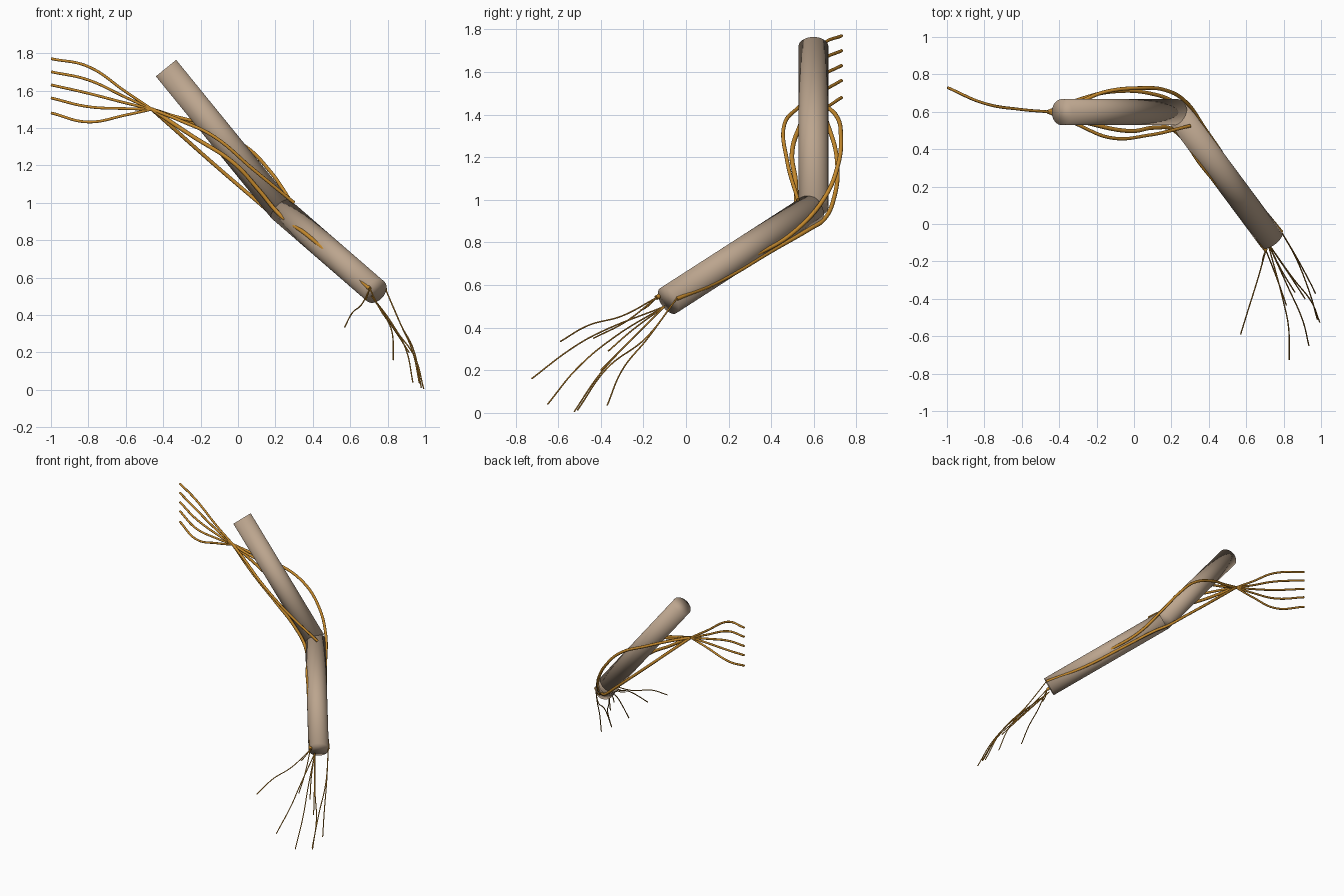
import bpy
from mathutils import Vector


def material(name, rgb):
    m = bpy.data.materials.new(name)
    m.diffuse_color = (*rgb, 1)
    return m


SKIN = material("skin_beige", (0.50, 0.375, 0.27))
NERVE = material("nerve_ochre", (0.56, 0.25, 0.025))


def limb(name, a, b, radius):
    """Cylinder between two points, shaded smooth over its ends."""
    a, b = Vector(a), Vector(b)
    bpy.ops.mesh.primitive_cylinder_add(vertices=48, radius=radius, depth=(b - a).length,
                                        location=(a + b) / 2)
    o = bpy.context.object
    o.rotation_euler = (b - a).to_track_quat('Z', 'Y').to_euler()
    o.name = name
    o.data.materials.append(SKIN)
    bpy.ops.object.shade_smooth()


def nerve(name, points, radius):
    """Round tube along a smooth path, turned into a mesh."""
    c = bpy.data.curves.new(name, 'CURVE')
    c.dimensions = '3D'
    c.bevel_depth = radius
    c.bevel_resolution = 3
    c.resolution_u = 10
    c.use_fill_caps = True
    s = c.splines.new('BEZIER')
    s.bezier_points.add(len(points) - 1)
    for bp, p in zip(s.bezier_points, points):
        bp.co = p
        bp.handle_left_type = bp.handle_right_type = 'AUTO'
    c.materials.append(NERVE)
    o = bpy.data.objects.new(name, c)
    bpy.context.collection.objects.link(o)
    bpy.ops.object.select_all(action='DESELECT')
    bpy.context.view_layer.objects.active = o
    o.select_set(True)
    bpy.ops.object.convert(target='MESH')
    bpy.ops.object.shade_smooth()


# Arm segments
ELBOW, WRIST = (0.23, 0.598, 0.965), (0.735, -0.083, 0.527)
limb("upper_arm", (-0.385, 0.598, 1.72), ELBOW, 0.07)
limb("forearm", ELBOW, WRIST, 0.07)

# Five spinal roots gathering into one knot
KNOT = (-0.46, 0.6, 1.5)
for i, z in enumerate((1.77, 1.70, 1.63, 1.56, 1.48)):
    zm = 1.58 + (z - 1.63) * 1.02
    nerve(f"root_{i + 1}", [(-0.998, 0.73, z), (-0.80, 0.645, zm + 0.005),
                            (-0.60, 0.612, 1.525 + (zm - 1.56) * 0.42), KNOT], 0.0075)

# Main arm nerves
ULNAR_END, MEDIAN_END = (0.79, -0.045, 0.535), (0.705, -0.14, 0.54)
nerve("axillary_nerve", [KNOT, (-0.33, 0.6, 1.46), (-0.2, 0.6, 1.43)], 0.009)
nerve("front_arm_nerve", [KNOT, (-0.31, 0.535, 1.44), (-0.13, 0.462, 1.355),
                          (0.08, 0.475, 1.18), (0.30, 0.525, 1.0)], 0.009)
nerve("radial_nerve", [KNOT, (-0.31, 0.645, 1.45), (-0.16, 0.705, 1.395), (0.04, 0.727, 1.30),
                       (0.17, 0.715, 1.17), (0.28, 0.65, 1.01), (0.381, 0.507, 0.85),
                       (0.485, 0.352, 0.755), (0.55, 0.23, 0.71)], 0.010)
nerve("median_nerve", [KNOT, (-0.25, 0.54, 1.36), (-0.02, 0.497, 1.21), (0.11, 0.515, 1.07),
                       (0.215, 0.50, 0.945), (0.367, 0.307, 0.83), (0.55, 0.083, 0.674),
                       MEDIAN_END], 0.011)
nerve("ulnar_nerve", [KNOT, (-0.28, 0.67, 1.34), (-0.11, 0.708, 1.19), (0.10, 0.695, 1.01),
                      (0.225, 0.645, 0.905), (0.29, 0.585, 0.866), (0.428, 0.406, 0.763),
                      (0.618, 0.166, 0.623), ULNAR_END], 0.010)

# Thin branches fanning out to the fingers
M, U = MEDIAN_END, ULNAR_END
PALM = (0.715, -0.10, 0.50)
branches = {
    "thumb_branch": [M, (0.66, -0.30, 0.455), (0.61, -0.46, 0.41), (0.57, -0.59, 0.335)],
    "index_branch": [PALM, (0.80, -0.42, 0.37), (0.825, -0.54, 0.30), (0.83, -0.725, 0.16)],
    "middle_branch": [PALM, (0.82, -0.33, 0.36), (0.90, -0.51, 0.21), (0.935, -0.65, 0.04)],
    "ring_branch_inner": [PALM, (0.85, -0.29, 0.31), (0.945, -0.41, 0.175), (0.993, -0.525, 0.005)],
    "ring_branch_outer": [U, (0.87, -0.19, 0.35), (0.94, -0.37, 0.21), (0.98, -0.51, 0.012)],
    "little_branch": [U, (0.87, -0.18, 0.35), (0.935, -0.30, 0.20), (0.97, -0.37, 0.035)],
    "palm_branch_1": [M, (0.76, -0.28, 0.43), (0.815, -0.435, 0.35)],
    "palm_branch_2": [PALM, (0.79, -0.25, 0.39), (0.86, -0.365, 0.29)],
    "palm_branch_3": [PALM, (0.83, -0.27, 0.33), (0.915, -0.40, 0.20)],
    "wrist_branch": [M, (0.69, -0.18, 0.50), (0.685, -0.215, 0.48)],
}
for name, pts in branches.items():
    nerve(name, pts, 0.0035)
